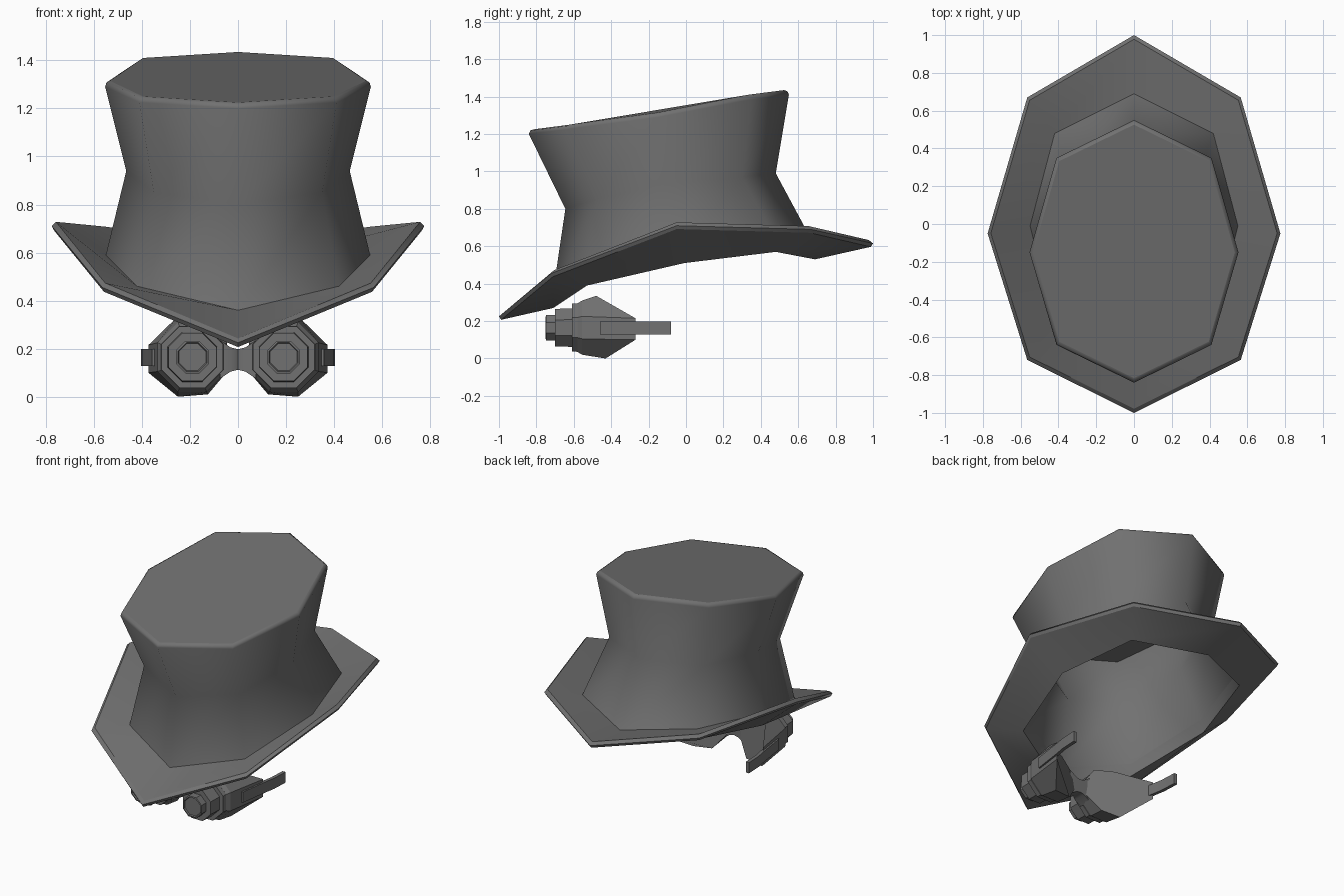
import bpy, bmesh
from math import radians, cos, sin, pi

if "Cube" in bpy.data.objects:
    bpy.data.objects.remove(bpy.data.objects["Cube"])

DARK = bpy.data.materials.new("dark_grey")
DARK.diffuse_color = (.165, .165, .165, 1)
DARK.use_nodes = True
DARK.node_tree.nodes["Principled BSDF"].inputs["Base Color"].default_value = DARK.diffuse_color


def loft(name, rings, angle=52, sharp=()):
    """Skin a list of equal-length point rings; sharp lists rings kept crisp."""
    bm = bmesh.new()
    vs = [[bm.verts.new(p) for p in r] for r in rings]
    n = len(rings[0])
    for a, b in zip(vs, vs[1:]):
        for i in range(n):
            j = (i + 1) % n
            bm.faces.new((a[i], a[j], b[j], b[i]))
    bm.faces.new(vs[0])
    bm.faces.new(vs[-1])
    bmesh.ops.recalc_face_normals(bm, faces=bm.faces)
    for f in bm.faces:
        f.smooth = len(f.verts) == 4
    for e in bm.edges:
        e.smooth = e.calc_face_angle(0) < radians(angle)
    for k in sharp:
        for i in range(n):
            bm.edges.get((vs[k][i], vs[k][(i + 1) % n])).smooth = False
    me = bpy.data.meshes.new(name)
    bm.to_mesh(me)
    bm.free()
    me.materials.append(DARK)
    ob = bpy.data.objects.new(name, me)
    bpy.context.collection.objects.link(ob)
    return ob


def oct_ring(half):
    """Back-to-front half outline mirrored into a full eight-point ring."""
    return half + [(-x, y, z) for x, y, z in half[3:0:-1]]


def inset(ring, s, dz=0.0):
    cy = (ring[0][1] + ring[4][1]) / 2
    return [(x * s, cy + (y - cy) * s, z + dz) for x, y, z in ring]


# Hat outlines: back, back diagonal, side, front diagonal, front
rim = oct_ring([(0, .55, 1.41), (.41, .35, 1.385), (.553, -.15, 1.29),
                (.41, -.64, 1.225), (0, -.84, 1.20)])
waist = oct_ring([(0, .48, .99), (.35, .30, .97), (.465, -.09, .94),
                  (.35, -.48, .85), (0, -.645, .80)])
base = oct_ring([(0, .69, .60), (.42, .48, .64), (.55, -.01, .59),
                 (.42, -.53, .46), (0, -.71, .36)])
under = oct_ring([(0, .69, .53), (.42, .48, .57), (.55, -.01, .51),
                  (.42, -.53, .39), (0, -.71, .27)])
edge = oct_ring([(0, 1.0, .615), (.565, .67, .69), (.775, -.05, .71),
                 (.565, -.72, .455), (0, -1.0, .225)])

# Hat: crown, thick brim with rolled edge, inner lip and hollow inside
loft("top_hat", [
    inset(rim, .965, .025), inset(rim, .99, .018), rim, waist, base,
    inset(edge, .978, .018), edge, inset(edge, .988, -.018),
    under, inset(base, .96), inset(waist, .94), inset(rim, .95, -.02)],
    sharp=(0, 4, 5, 7, 8, 9))


# Goggles
CX, CZ = .19, .165


def lens_ring(side, r, y):
    k = r / cos(pi / 8)
    return [(side * (CX + k * cos(a)), y, CZ + k * sin(a))
            for a in [pi / 8 + i * pi / 4 for i in range(8)]]


for side, tag in ((1, "right"), (-1, "left")):
    # Stepped lens barrel
    steps = [(.056, -.742), (.06, -.75), (.068, -.748), (.068, -.70),
             (.1, -.70), (.103, -.61), (.128, -.61), (.13, -.56)]
    loft("goggle_lens_" + tag, [lens_ring(side, r, y) for r, y in steps], angle=20)
    # Eye cup sweeping back on its outer side
    back = [(.373, -.27, .215), (.25, -.48, .335), (.125, -.52, .32), (.045, -.51, .215),
            (.045, -.50, .11), (.125, -.45, .01), (.25, -.43, .0), (.373, -.27, .10)]
    loft("goggle_cup_" + tag,
         [lens_ring(side, .13, -.58), lens_ring(side, .145, -.555),
          [(side * x, y, z) for x, y, z in back]], angle=20)
    # Short strap end
    path = [(.348, -.46), (.374, -.27), (.388, -.19), (.393, -.08)]
    loft("goggle_strap_" + tag,
         [[(side * (x - .012), y, .128), (side * (x + .01), y, .128),
           (side * (x + .01), y, .198), (side * (x - .012), y, .198)]
          for x, y in path], angle=30)

# Nose bridge, narrowest in the middle
loft("goggle_bridge",
     [[(x, -.585 + .02 * (x == 0), .155 - h), (x, -.50, .155 - h),
       (x, -.50, .155 + h), (x, -.585 + .02 * (x == 0), .155 + h)]
      for x, h in ((-.075, .08), (-.03, .05), (0, .043), (.03, .05), (.075, .08))], angle=40)
